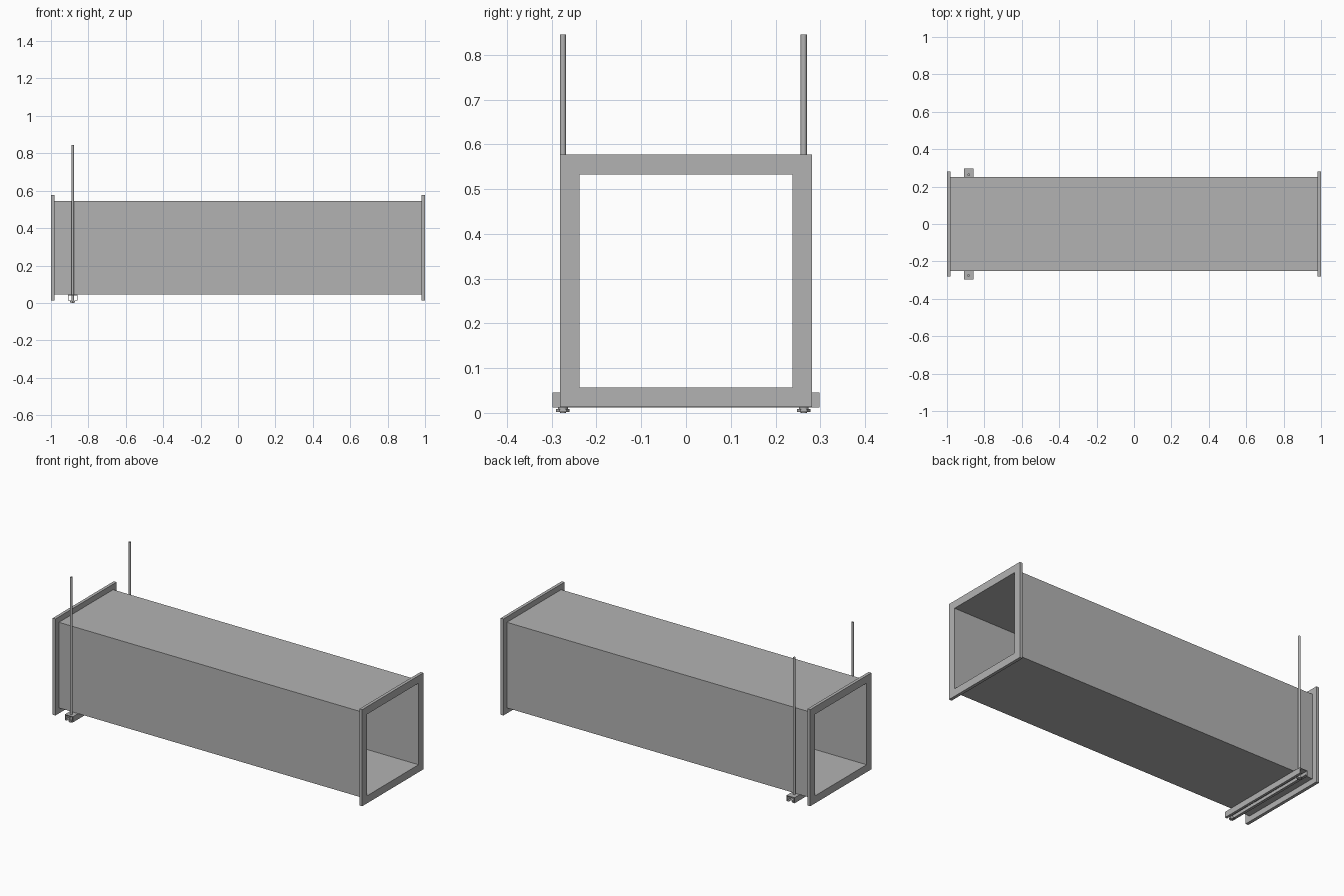
import bpy, bmesh
from mathutils import Matrix

cube = bpy.data.objects.get("Cube")
if cube:
    bpy.data.objects.remove(cube, do_unlink=True)

steel = bpy.data.materials.new("galvanised grey")
steel.use_nodes = True
grey = (0.45, 0.45, 0.45, 1)
steel.diffuse_color = grey
steel.node_tree.nodes["Principled BSDF"].inputs["Base Color"].default_value = grey

MID_Z = 0.295      # duct axis height
BORE = 0.238       # half width of the opening
HANGER_X = -0.884


def add_object(name, bm):
    bmesh.ops.recalc_face_normals(bm, faces=bm.faces)
    mesh = bpy.data.meshes.new(name)
    bm.to_mesh(mesh)
    bm.free()
    mesh.materials.append(steel)
    obj = bpy.data.objects.new(name, mesh)
    bpy.context.collection.objects.link(obj)
    return obj


def square_tube(name, x0, x1, half):
    """Square frame with the common bore, running along x."""
    bm = bmesh.new()
    corners = [(-1, -1), (1, -1), (1, 1), (-1, 1)]
    rings = [[bm.verts.new((x, h * y, MID_Z + h * z)) for y, z in corners]
             for x, h in ((x0, half), (x1, half), (x1, BORE), (x0, BORE))]
    for r in range(4):
        a, b = rings[r], rings[(r + 1) % 4]
        for i in range(4):
            j = (i + 1) % 4
            bm.faces.new((a[i], a[j], b[j], b[i]))
    return add_object(name, bm)


def cylinder(name, y, z0, z1, radius, sides):
    bm = bmesh.new()
    place = Matrix.Translation((HANGER_X, y, (z0 + z1) / 2))
    bmesh.ops.create_cone(bm, cap_ends=True, segments=sides, radius1=radius,
                          radius2=radius, depth=z1 - z0, matrix=place)
    obj = add_object(name, bm)
    if sides > 6:
        bpy.ops.object.select_all(action="DESELECT")
        obj.select_set(True)
        bpy.context.view_layer.objects.active = obj
        bpy.ops.object.shade_smooth_by_angle()
    return obj


# Duct body and end flanges
square_tube("duct_body", -0.982, 0.982, 0.25)
square_tube("flange_right_end", -1, -0.982, 0.282)
square_tube("flange_left_end", 0.982, 1, 0.282)

# Support channel, open below with inward lips
half, wall, lip, low, high = 0.026, 0.004, 0.012, 0.012, 0.045
side = [(lip, low + wall), (lip, low), (half, low), (half, high)]
inner = [(half - wall, high - wall), (half - wall, low + wall)]
right = side
left = [(-x, z) for x, z in reversed(side)]
profile = right + left + [(-x, z) for x, z in reversed(inner)] + inner
bm = bmesh.new()
face = bm.faces.new([bm.verts.new((HANGER_X + x, -0.298, z)) for x, z in profile])
solid = bmesh.ops.extrude_face_region(bm, geom=[face])
moved = [v for v in solid["geom"] if isinstance(v, bmesh.types.BMVert)]
bmesh.ops.translate(bm, verts=moved, vec=(0, 0.596, 0))
add_object("support_channel", bm)

# Hanger rods with washer and nut
for label, y in (("front", -0.275), ("back", 0.263)):
    cylinder(label + "_rod", y, 0, 0.845, 0.007, 16)
    cylinder(label + "_washer", y, 0.009, 0.012, 0.011, 16)
    cylinder(label + "_nut", y, 0.002, 0.009, 0.015, 6)
